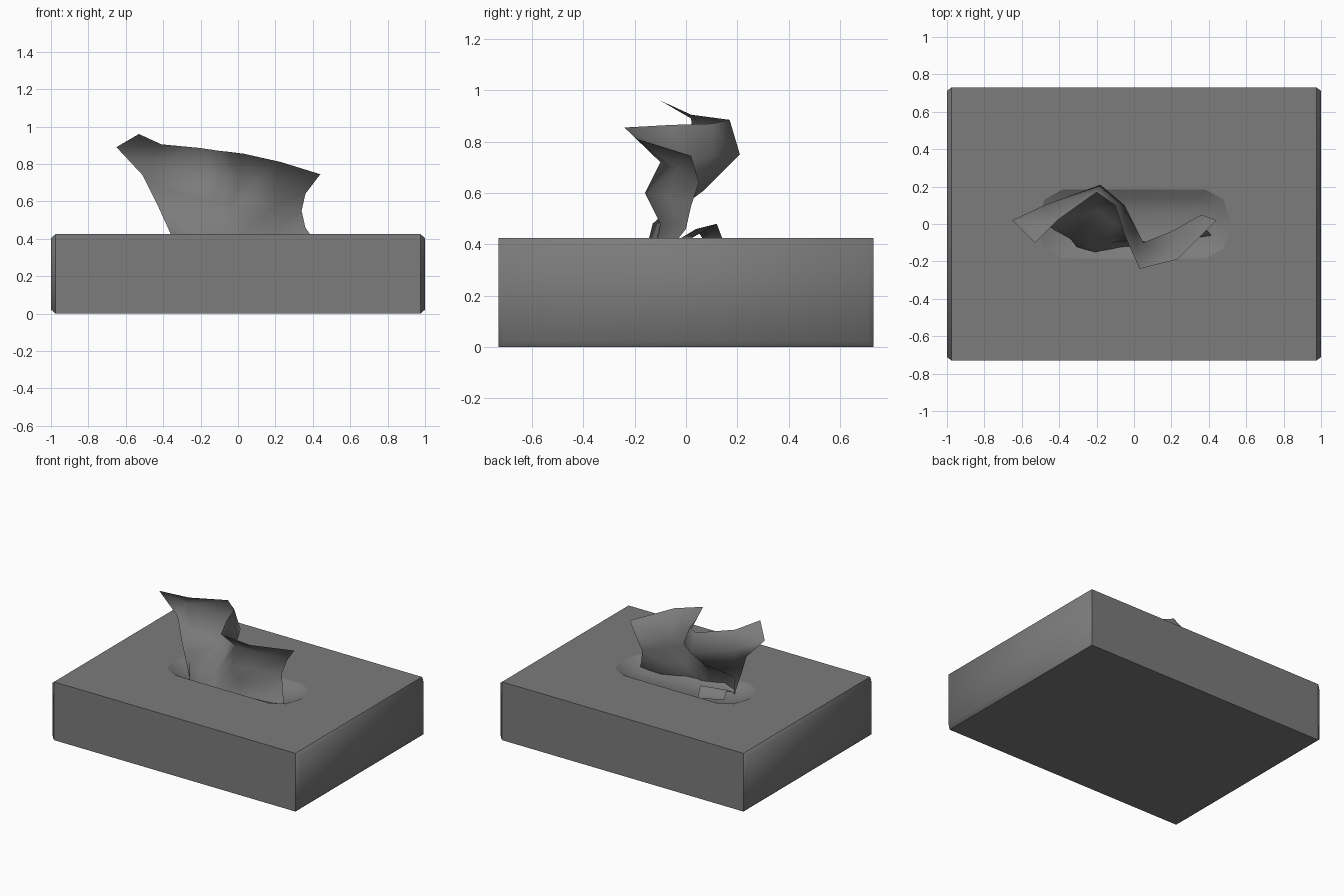
import bpy
import bmesh
from math import cos, sin, pi

default_cube = bpy.data.objects.get("Cube")
if default_cube:
    bpy.data.objects.remove(default_cube, do_unlink=True)

# One flat grey for everything
grey = bpy.data.materials.new("plain grey")
grey.use_nodes = True
grey_color = (0.2, 0.2, 0.2, 1)
grey.diffuse_color = grey_color
grey.node_tree.nodes["Principled BSDF"].inputs["Base Color"].default_value = grey_color


def finish(name, bm):
    """Turn a bmesh into a named grey object."""
    mesh = bpy.data.meshes.new(name)
    bm.to_mesh(mesh)
    bm.free()
    mesh.materials.append(grey)
    obj = bpy.data.objects.new(name, mesh)
    bpy.context.collection.objects.link(obj)
    return obj


def bridge(bm, first, second, closed):
    """Join two rows of vertices with smooth quads."""
    count = len(first)
    for i in range(count if closed else count - 1):
        j = (i + 1) % count
        face = bm.faces.new((first[i], first[j], second[j], second[i]))
        face.smooth = True


HEIGHT = 0.425
HALF_WIDTH = 0.73
SHOULDER = 0.975


def slot_loop(bm, scale, z):
    """Stadium outline with low-poly rounded ends."""
    loop = []
    for side in (1, -1):
        for step in range(5):
            angle = -pi / 2 + step * pi / 4
            x = 0.38 + 0.14 * cos(angle)
            y = 0.185 * sin(angle)
            loop.append(bm.verts.new((side * x * (0.5 + scale / 2), side * y * scale, z)))
    return loop


# Box: tube of four walls, top pierced by the slot
box = bmesh.new()
ends = []
for x in (-SHOULDER, SHOULDER):
    corners = ((-HALF_WIDTH, 0), (HALF_WIDTH, 0), (HALF_WIDTH, HEIGHT), (-HALF_WIDTH, HEIGHT))
    ends.append([box.verts.new((x, y, z)) for y, z in corners])
left, right = ends
for i in (0, 1, 3):
    j = (i + 1) % 4
    box.faces.new((left[i], left[j], right[j], right[i]))

rim = slot_loop(box, 1, HEIGHT)
outline = [left[2], right[2], right[3], left[3]]
edges = []
for loop in (outline, rim):
    for a, b in zip(loop, loop[1:] + loop[:1]):
        edges.append(box.edges.get((a, b)) or box.edges.new((a, b)))
bmesh.ops.triangle_fill(box, edges=edges, use_beauty=True, normal=(0, 0, 1))

# Chamfered end panels
for side, ring in ((-1, left), (1, right)):
    panel = []
    for v in ring:
        y = v.co.y * 0.975
        z = HEIGHT / 2 + (v.co.z - HEIGHT / 2) * 0.9
        panel.append(box.verts.new((side, y, z)))
    bridge(box, ring, panel, True)
    box.faces.new(panel).smooth = True
bmesh.ops.recalc_face_normals(box, faces=box.faces)
finish("tissue_box", box)

# Sunken film lining the slot
film = bmesh.new()
rings = [slot_loop(film, s, HEIGHT - d) for s, d in ((1, 0), (0.75, 0.035), (0.4, 0.06))]
for outer, inner in zip(rings, rings[1:]):
    bridge(film, outer, inner, True)
film.faces.new(rings[-1]).smooth = True
bmesh.ops.recalc_face_normals(film, faces=film.faces)
if film.faces[0].normal.z < 0:
    bmesh.ops.reverse_faces(film, faces=film.faces)
finish("slot_lining", film)

# Tissue: creased sheet, from its free edge down into the slot
top_edge = [(-.53, -.1, .96), (-.41, .02, .905), (-.2, .17, .885), (-.1, .1, .87),
            (-.05, -.06, .865), (.03, -.24, .855), (.23, -.19, .81), (.44, .02, .745)]
flare = [(-.65, .02, .89), (-.48, .1, .81), (-.18, .21, .75), (-.05, .1, .74),
         (0, 0, .73), (.05, -.1, .72), (.2, -.04, .69), (.36, .05, .64)]
waist = [(-.51, .03, .74), (-.4, .03, .66), (-.2, .07, .61), (-.1, 0, .6),
         (-.03, -.09, .6), (.06, -.16, .6), (.2, -.07, .58), (.34, .02, .55)]
ankle = [(-.43, -.03, .58), (-.34, -.08, .5), (-.22, -.13, .48), (-.12, -.1, .48),
         (-.04, -.07, .48), (.08, -.1, .48), (.22, -.03, .48), (.36, 0, .46)]
foot = [(-.33, -.08, .36), (-.3, -.13, .36), (-.2, -.16, .36), (-.1, -.14, .36),
        (-.03, -.13, .36), (.1, -.12, .36), (.25, -.08, .36), (.43, -.08, .36)]
sheet = bmesh.new()
rows = [[sheet.verts.new(p) for p in row] for row in (top_edge, flare, waist, ankle, foot)]
for upper, lower in zip(rows, rows[1:]):
    bridge(sheet, lower, upper, False)
finish("tissue_sheet", sheet)

# Small crumple behind the sheet
fold = bmesh.new()
near = [fold.verts.new((-.2, y, z)) for y, z in ((-.02, .4), (.12, .48), (.15, .4))]
far = [fold.verts.new((-.36, y, z)) for y, z in ((-.06, .4), (.04, .46), (.08, .4))]
bridge(fold, near, far, False)
finish("rear_fold", fold)
